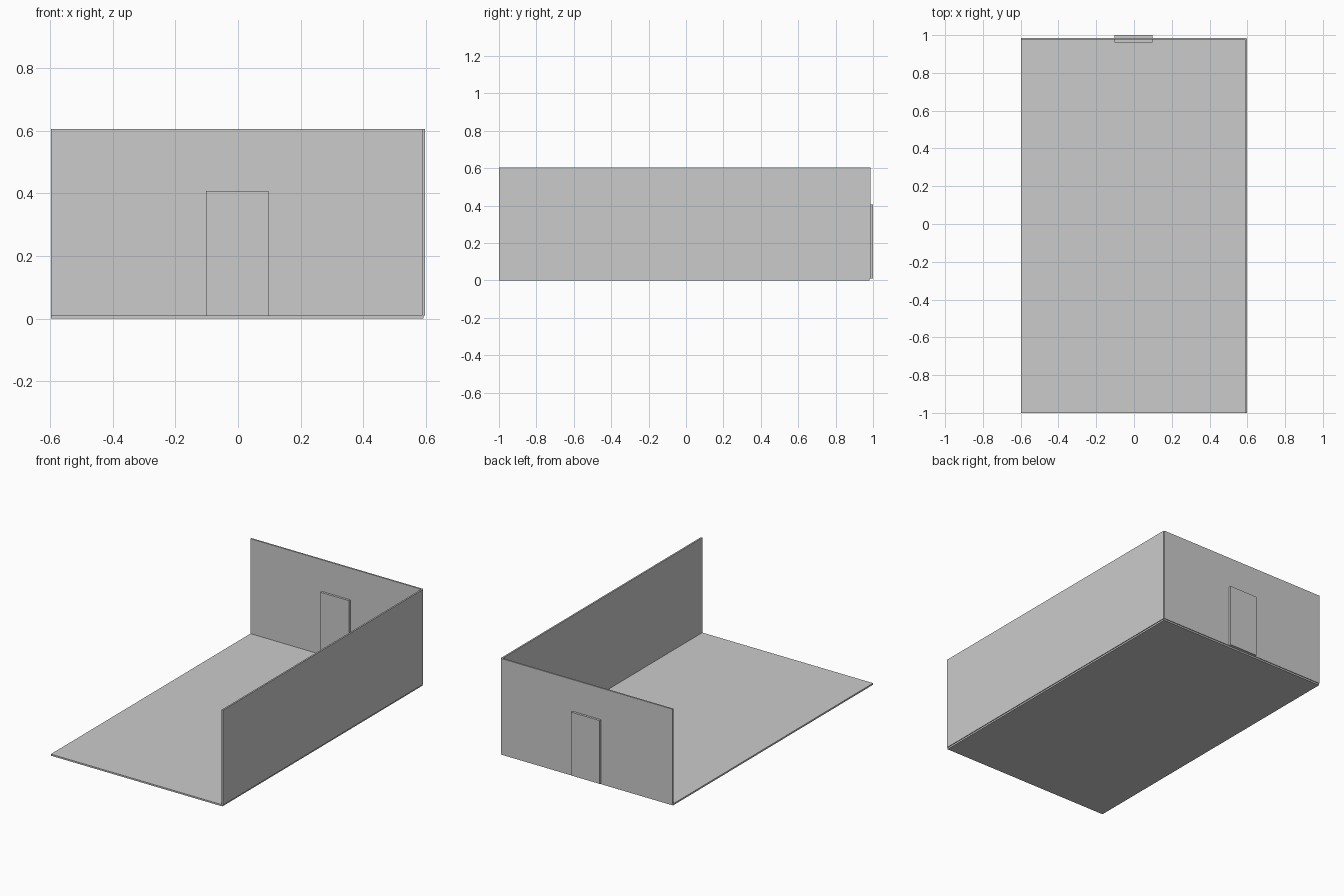
import bpy

if "Cube" in bpy.data.objects:
    bpy.data.objects.remove(bpy.data.objects["Cube"])


def box(name, x, y, z):
    """Axis-aligned box from (min, max) ranges."""
    spans = (x, y, z)
    bpy.ops.mesh.primitive_cube_add(size=1, location=[(a + b) / 2 for a, b in spans])
    obj = bpy.context.object
    obj.name = name
    obj.scale = [b - a for a, b in spans]
    bpy.ops.object.transform_apply(location=False, rotation=False, scale=True)
    return obj


T = 0.01                       # slab thickness
LEFT, RIGHT = -0.597, 0.592    # floor extents in x
FRONT, BACK = -1.0, 0.981      # floor extents in y
TOP = 0.605

# Floor slab
box("floor", (LEFT, RIGHT), (FRONT, BACK), (0, T))
# Walls centred on the floor's right and back edges
box("right_wall", (RIGHT - T / 2, RIGHT + T / 2), (FRONT, BACK), (T, TOP))
box("back_wall", (LEFT, RIGHT), (BACK - T / 2, BACK + T / 2), (T, TOP))
# Door panel standing proud on both faces of the back wall
box("door", (-0.102, 0.097), (0.962, 1.0), (T, 0.407))
